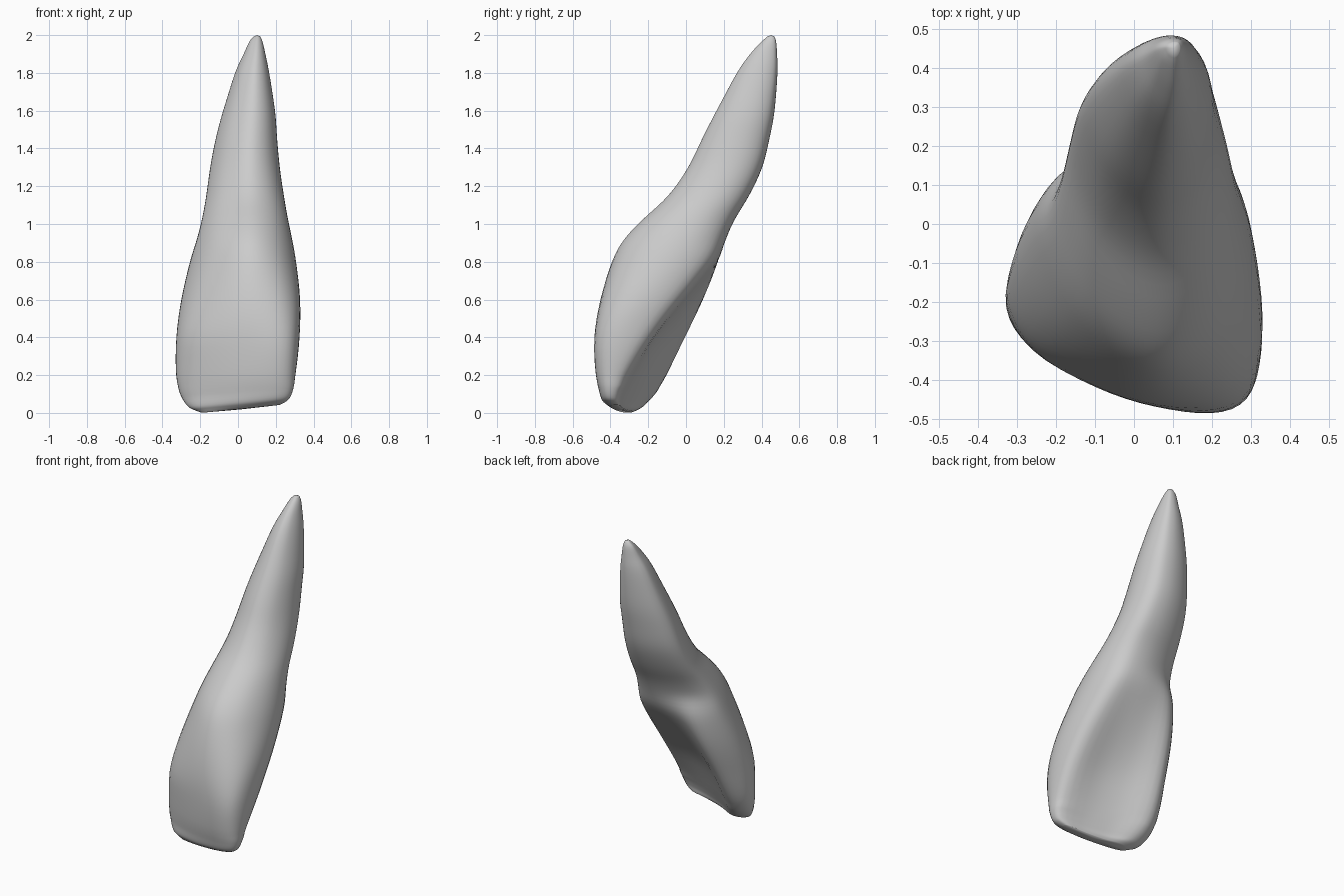
import bpy, bmesh
from mathutils import Vector

if "Cube" in bpy.data.objects:
    bpy.data.objects.remove(bpy.data.objects["Cube"])

# Cross-section outlines normalised to a unit box (x: left-right, y: front-back)
EDGE = [(0, .72), (.1, .48), (.35, .22), (.58, .07), (.81, 0), (.95, .05),
        (1, .2), (.95, .4), (.66, .53), (.4, .72), (.17, 1), (.04, .93)]
CROWN = [(0, .6), (.1, .33), (.35, .14), (.58, .04), (.81, 0), (.95, .08),
         (1, .32), (.95, .61), (.66, .66), (.4, .8), (.18, 1), (.04, .84)]
ROOT = [(0, .6), (.15, .27), (.38, .07), (.62, 0), (.86, .13), (1, .4),
        (1.01, .7), (.89, .93), (.66, 1), (.42, .98), (.2, .9), (.05, .78)]

# Height, left, right, front, back
ROWS = [(0, -.19, .22, -.40, -.28), (.015, -.225, .25, -.425, -.25),
        (.04, -.265, .275, -.447, -.22),
        (.1, -.303, .294, -.462, -.165), (.2, -.33, .307, -.48, -.10),
        (.4, -.329, .327, -.488, 0), (.6, -.303, .331, -.455, .095),
        (.8, -.257, .309, -.395, .172), (.92, -.22, .288, -.33, .212),
        (1.03, -.192, .265, -.225, .262), (1.15, -.17, .244, -.095, .335),
        (1.3, -.149, .222, .01, .405), (1.45, -.12, .208, .083, .442),
        (1.6, -.08, .197, .16, .47), (1.8, -.015, .165, .27, .484),
        (1.9, .03, .145, .34, .482), (1.965, .06, .13, .40, .477),
        (1.993, .085, .118, .432, .467)]


def ramp(a, b, z):
    return min(1, max(0, (z - a) / (b - a)))


def spline(p0, p1, p2, p3, t):
    return 0.5 * (2 * p1 + (p2 - p0) * t + (2 * p0 - 5 * p1 + 4 * p2 - p3) * t * t
                  + (3 * p1 - p0 - 3 * p2 + p3) * t ** 3)


def blend(a, b, t):
    return [Vector(p).lerp(Vector(q), t) for p, q in zip(a, b)]


def section(z, xl, xr, yf, yb):
    shape = blend(blend(EDGE, CROWN, ramp(.08, .4, z)), ROOT, ramp(.38, .93, z))
    n = len(shape)
    pts = [spline(*(shape[(i + k) % n] for k in (-1, 0, 1, 2)), j / 4)
           for i in range(n) for j in range(4)]
    lo = [min(p[a] for p in pts) for a in (0, 1)]
    hi = [max(p[a] for p in pts) for a in (0, 1)]
    ring = []
    for p in pts:
        x = xl + (xr - xl) * (p.x - lo[0]) / (hi[0] - lo[0])
        y = yf + (yb - yf) * (p.y - lo[1]) / (hi[1] - lo[1])
        # the biting edge slopes up slightly towards the right
        ring.append(Vector((x, y, z + (x + .2) * .1 * max(0, 1 - z / .3))))
    return ring


# Interpolate rows into a fine loft
rows = [Vector(r) for r in ROWS]
last = len(rows) - 1
fine = []
for i in range(last):
    ctrl = [rows[min(last, max(0, i + k))] for k in (-1, 0, 1, 2)]
    fine += [spline(*ctrl, j / 4) for j in range(4)]
fine.append(rows[-1])

bm = bmesh.new()
rings = [[bm.verts.new(p) for p in section(*r)] for r in fine]
n = len(rings[0])
for a, b in zip(rings, rings[1:]):
    for i in range(n):
        bm.faces.new((a[i], a[(i + 1) % n], b[(i + 1) % n], b[i]))

# Rounded caps on the biting edge and the root tip
for ring, dz in ((rings[0], -.003), (rings[-1], .007)):
    c = sum((v.co for v in ring), Vector()) / n
    tip = bm.verts.new(c + Vector((0, 0, dz)))
    for i in range(n):
        bm.faces.new((ring[i], ring[(i + 1) % n], tip))

# Relax small ripples in the lofted surface
for _ in range(3):
    bmesh.ops.smooth_vert(bm, verts=[v for r in rings[14:-14] for v in r], factor=.5,
                          use_axis_x=True, use_axis_y=True, use_axis_z=True)
bmesh.ops.recalc_face_normals(bm, faces=bm.faces)
for f in bm.faces:
    f.smooth = True

mesh = bpy.data.meshes.new("tooth")
bm.to_mesh(mesh)
bm.free()
tooth = bpy.data.objects.new("tooth", mesh)
bpy.context.collection.objects.link(tooth)
